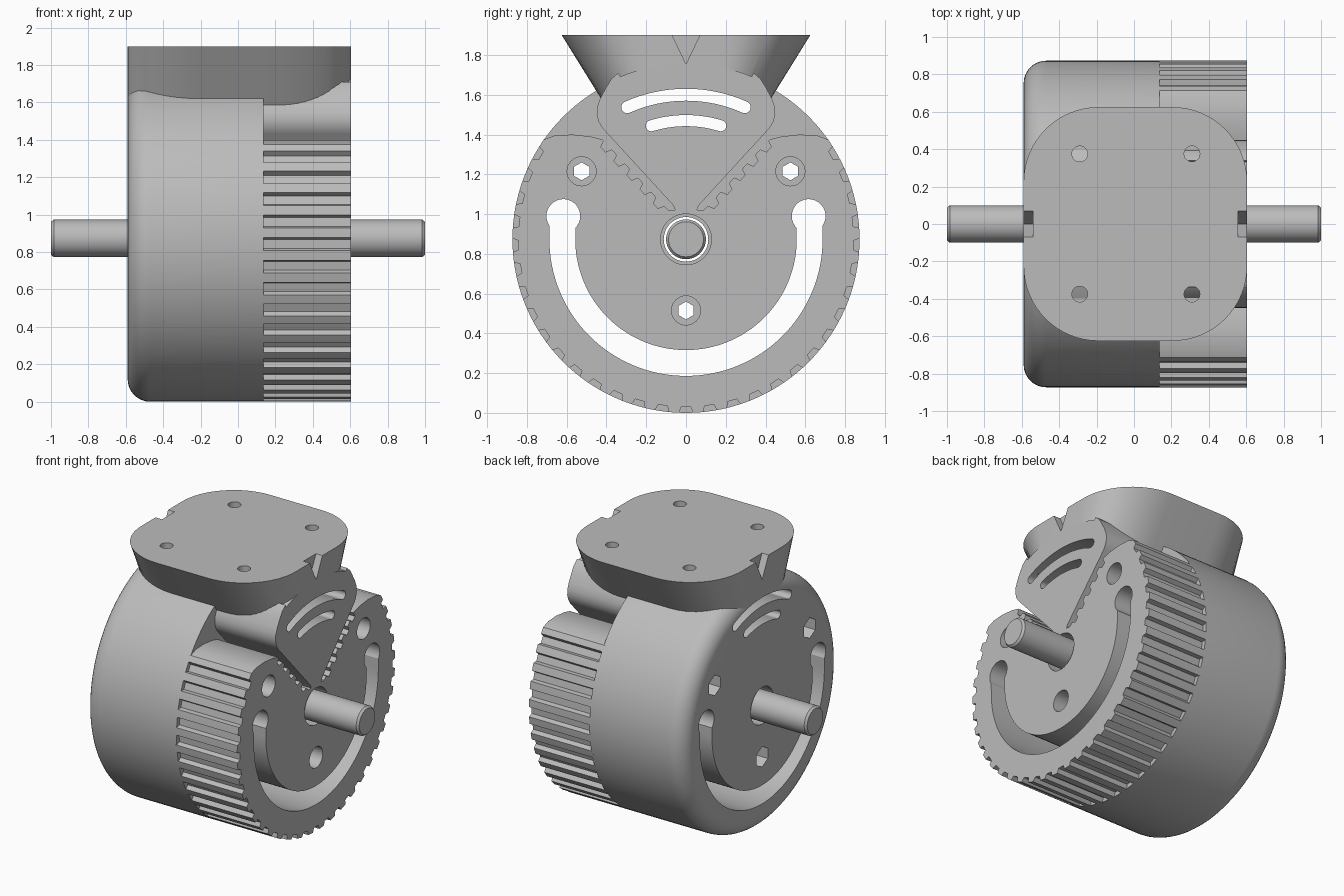
import bpy, bmesh
from math import sin, cos, pi, radians
from mathutils import Vector

if "Cube" in bpy.data.objects:
    bpy.data.objects.remove(bpy.data.objects["Cube"], do_unlink=True)

C = 0.873                 # height of the wheel axis
R = 0.873                 # wheel radius
LEFT, STEP, RIGHT = -0.59, 0.135, 0.605   # drum face, shoulder, pulley face

grey = bpy.data.materials.new("plain grey")
grey.use_nodes = True
grey.diffuse_color = (0.5, 0.5, 0.5, 1)
grey.node_tree.nodes["Principled BSDF"].inputs["Base Color"].default_value = (0.5, 0.5, 0.5, 1)


def loft(name, loops):
    """Closed solid through matching loops of points."""
    bm = bmesh.new()
    rings = [[bm.verts.new(p) for p in loop] for loop in loops]
    for a, b in zip(rings, rings[1:]):
        n = len(a)
        for i in range(n):
            bm.faces.new((a[i], a[(i + 1) % n], b[(i + 1) % n], b[i]))
    bm.faces.new(rings[0])
    bm.faces.new(rings[-1])
    bmesh.ops.recalc_face_normals(bm, faces=bm.faces)
    mesh = bpy.data.meshes.new(name)
    bm.to_mesh(mesh)
    bm.free()
    mesh.materials.append(grey)
    ob = bpy.data.objects.new(name, mesh)
    bpy.context.collection.objects.link(ob)
    return ob


def prism(name, outline, x0, x1):
    return loft(name, [[(x, y, z) for y, z in outline] for x in (x0, x1)])


def arc(r, a0, a1, n, y=0.0, z=C):
    """Arc points in degrees, counter-clockwise from +y."""
    angles = [radians(a0 + (a1 - a0) * i / n) for i in range(n + 1)]
    return [(y + r * cos(a), z + r * sin(a)) for a in angles]


def circle(r, n=48, y=0.0, z=C, start=0):
    return arc(r, start, start + 360, n, y, z)[:-1]


def lathe(name, profile, n=120):
    return loft(name, [[(x, y, z) for y, z in circle(r, n)] for x, r in profile])


def select(ob):
    bpy.ops.object.select_all(action="DESELECT")
    ob.select_set(True)
    bpy.context.view_layer.objects.active = ob


def cut(ob, cutters):
    select(ob)
    for c in cutters:
        mod = ob.modifiers.new("cut", "BOOLEAN")
        mod.operation, mod.solver, mod.object = "DIFFERENCE", "EXACT", c
        bpy.ops.object.modifier_apply(modifier=mod.name)


def mirror(points):
    return [(-y, z) for y, z in reversed(points)]


# Drum with a rounded outer edge
F = 0.12
edge = [(LEFT + F - F * cos(t), R - F + F * sin(t)) for t in [i * pi / 16 for i in range(9)]]
drum = lathe("drum", edge + [(STEP, R)])

# Toothed pulley: rim with trapezoid grooves, open at the top
TEETH = 45
rim = []
for i in range(TEETH):
    mid = -90 + 360 * (i - TEETH // 2) / TEETH
    groove = [(R, -2.3), (R - 0.03, -1.6), (R - 0.03, 1.6), (R, 2.3), (R, 4)]
    for r, da in groove:
        a = radians(mid + da)
        p = (r * cos(a), C + r * sin(a))
        if p[1] < 1.36:
            rim.append(p)

# Belt clamp teeth beside the V opening, right side from the rim inward
start, end = Vector((0.42, 1.375)), Vector((0.09, 1.02))
along = (end - start).normalized()
into = Vector((-along.y, along.x))
if into.x < 0:
    into = -into
shoulder = [(0.715, 1.375), (0.66, 1.395), (0.57, 1.4), (0.48, 1.39)]
rack = []
PITCH = (end - start).length / 5
for i in range(5):
    for s, d in ((0.1, 0), (0.22, 0.032), (0.58, 0.032), (0.7, 0)):
        rack.append(tuple(start + along * PITCH * (i + s) + into * d))
clamp = shoulder + [tuple(start)] + rack + [tuple(end)]
pulley = prism("toothed_pulley", rim + clamp + mirror(clamp), STEP - 0.01, RIGHT)

# Wedge that carries the saddle above the pulley
half = [(0.03, 0.96), (0.065, 1.045), (0.42, 1.432), (0.44, 1.465), (0.449, 1.5),
        (0.447, 1.54), (0.43, 1.585), (0.4, 1.64), (0.375, 1.68), (0.34, 1.71)]
crown = arc(0.883, 68, 112, 20)
wedge = prism("wedge", half + crown + mirror(half), STEP - 0.01, RIGHT)


# Saddle: rounded top plate whose sides lean inward along y
def saddle_loop(z):
    scale = 1 - (1.9 - z) * 0.99
    mid, hx, hy, r = (LEFT + RIGHT) / 2, (RIGHT - LEFT) / 2, 0.625, 0.4
    pts = []
    for sx, sy, a in ((1, 1, 0), (-1, 1, 90), (-1, -1, 180), (1, -1, 270)):
        pts += arc(r, a, a + 90, 16, mid + sx * (hx - r), sy * (hy - r))
    return [(x, y * scale, z) for x, y in pts]


saddle = loft("saddle", [saddle_loop(1.45), saddle_loop(1.9)])

# Axle with chamfered ends
axle = lathe("axle", [(-1, 0.088), (-0.985, 0.1), (0.985, 0.1), (1, 0.088)], 64)


# Cutters
def through(outline, x0=-0.8, x1=0.8):
    return prism("cutter", outline, x0, x1)


def curved_slot(r, w, spread):
    a0, a1 = 90 - spread, 90 + spread
    (y0, z0), (y1, z1) = arc(r, a0, a1, 1)
    return through(arc(r + w, a0, a1, 24) + arc(w, a1, a1 + 180, 10, y1, z1)[1:-1]
                   + arc(r - w, a1, a0, 24) + arc(w, a0 + 180, a0 + 360, 10, y0, z0)[1:-1])


# Horseshoe slot with round pockets at its ends
horseshoe = through(arc(0.687, -180, 0, 64) + arc(0.085, -34, 225, 28, 0.617, 0.99)
                    + arc(0.557, 0, -180, 64) + arc(0.085, -45, 214, 28, -0.617, 0.99))
slots = [curved_slot(0.727, 0.03, 24), curved_slot(0.597, 0.028, 17)]

# Axle bore with wider bearing seats
hub = [through(circle(0.112)), through(circle(0.128), RIGHT - 0.1, 0.8),
       through(circle(0.128), -0.8, LEFT + 0.1)]

# Screw holes: round on the pulley face, hexagonal on the drum face
screws = []
for y, z in ((0.525, 1.215), (-0.525, 1.215), (0, 0.515)):
    screws += [through(circle(0.073, 32, y, z), 0, 0.8),
               through(circle(0.045, 6, y, z, 30)),
               through(circle(0.072, 6, y, z, 30), -0.8, LEFT + 0.15)]

# Mounting holes and V notches in the saddle
mounts = []
for x in (-0.29, 0.31):
    for y in (-0.375, 0.375):
        ring = circle(0.042, 32, x, y)
        mounts.append(loft("cutter", [[(px, py, z) for px, py in ring] for z in (1.65, 2)]))
vee = [(0, 1.755), (0.079, 1.92), (-0.079, 1.92)]
notches = [through(vee, -0.8, LEFT + 0.05), through(vee, RIGHT - 0.05, 0.8)]

cut(drum, [horseshoe] + slots + hub + screws)
cut(pulley, [horseshoe] + hub + screws)
cut(wedge, slots + hub + notches)
cut(saddle, slots + mounts + notches)

for c in [horseshoe] + slots + hub + screws + mounts + notches:
    bpy.data.objects.remove(c, do_unlink=True)

for ob in (drum, pulley, wedge, saddle, axle):
    select(ob)
    bpy.ops.object.shade_smooth_by_angle(angle=radians(25))
